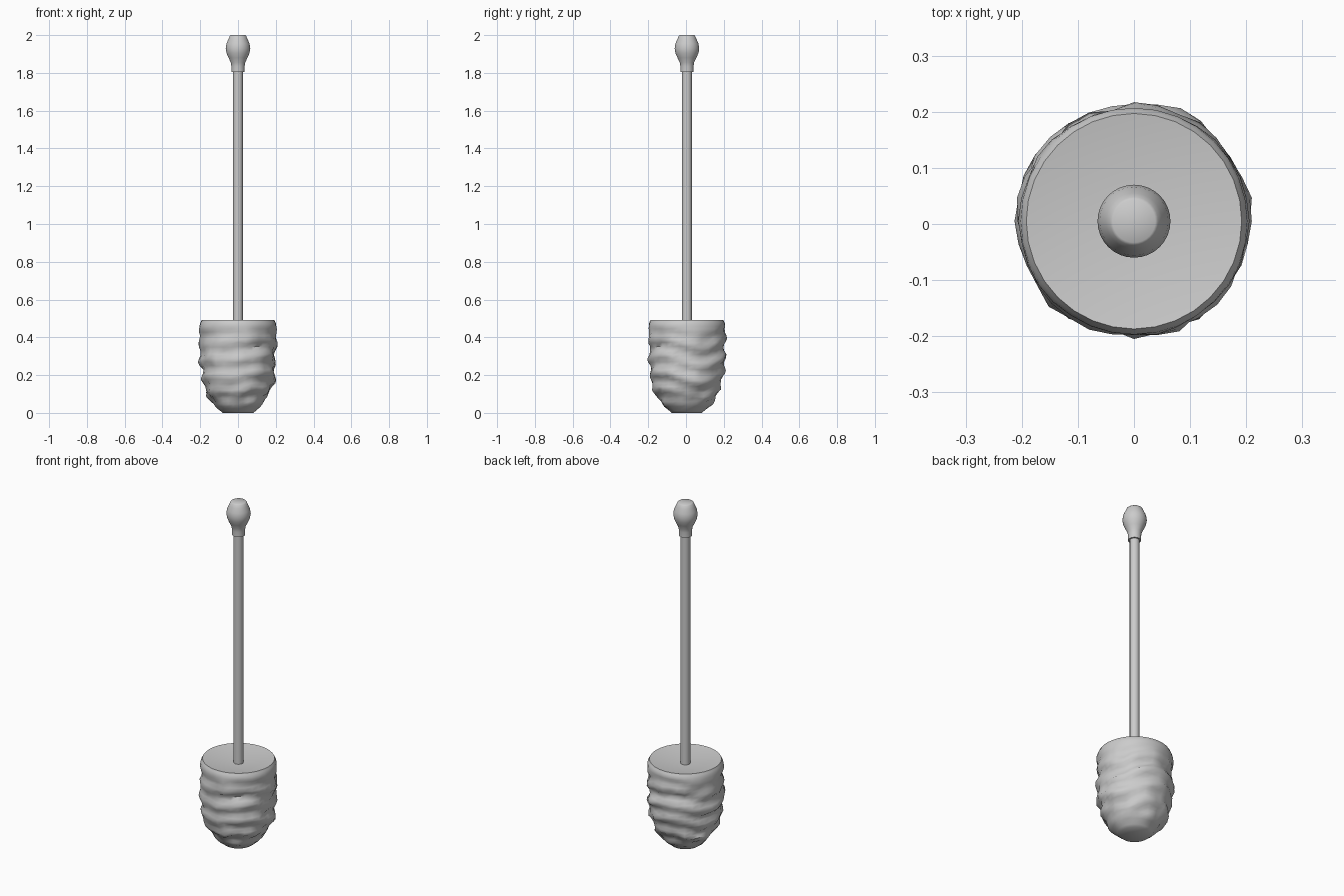
import bpy, bmesh, math, random
from mathutils import Vector, noise

if "Cube" in bpy.data.objects:
    bpy.data.objects.remove(bpy.data.objects["Cube"])

random.seed(4)
CX, CY = 0.0, 0.005


def lathe(name, profile, sides, wobble=None, angle=40):
    """Revolve (radius, z) points about the vertical axis, closing both ends."""
    bm = bmesh.new()
    rings = []
    for r, z in profile:
        if r == 0:
            rings.append([bm.verts.new((CX, CY, z))])
            continue
        ring = []
        for i in range(sides):
            a = 2 * math.pi * i / sides
            dr, dz = wobble(a, z) if wobble else (0, 0)
            ring.append(bm.verts.new((CX + (r + dr) * math.cos(a),
                                      CY + (r + dr) * math.sin(a), z + dz)))
        rings.append(ring)
    for lo, hi in zip(rings, rings[1:]):
        for i in range(sides):
            j = (i + 1) % sides
            if len(lo) == 1:
                bm.faces.new((lo[0], hi[j], hi[i]))
            elif len(hi) == 1:
                bm.faces.new((lo[i], lo[j], hi[0]))
            else:
                bm.faces.new((lo[i], lo[j], hi[j], hi[i]))
    bmesh.ops.recalc_face_normals(bm, faces=bm.faces)
    mesh = bpy.data.meshes.new(name)
    bm.to_mesh(mesh)
    bm.free()
    obj = bpy.data.objects.new(name, mesh)
    bpy.context.collection.objects.link(obj)
    bpy.ops.object.select_all(action='DESELECT')
    obj.select_set(True)
    bpy.context.view_layer.objects.active = obj
    bpy.ops.object.shade_smooth_by_angle(angle=math.radians(angle))
    return obj


def bristle_lumps(a, z):
    """Uneven wavy ridges, fading out at the base and the rim."""
    fade = max(0, min(1, z / 0.08, (0.47 - z) / 0.07))
    c, s = math.cos(a), math.sin(a)
    ridge = math.sin(2 * math.pi * z / 0.088 + 1.3 * math.sin(2 * a + 1)
                     + 0.8 * math.sin(3 * a))
    lump = noise.noise(Vector((c * 2.2, s * 2.2, z * 16)))
    return (fade * (0.007 * ridge + 0.018 * lump + random.uniform(-0.003, 0.003)),
            fade * random.uniform(-0.004, 0.004))


# Brush head: rounded lumpy body with a shallow conical dip on top
outline = [(0.08, 0), (0.105, 0.022), (0.13, 0.045), (0.15, 0.075), (0.166, 0.105),
           (0.179, 0.14), (0.188, 0.175), (0.195, 0.21), (0.199, 0.25), (0.2, 0.29),
           (0.2, 0.33), (0.2, 0.37), (0.2, 0.41), (0.202, 0.445), (0.202, 0.472),
           (0.192, 0.493)]
dense = [outline[0]]
for p, q in zip(outline, outline[1:]):
    dense += [((p[0] + q[0]) / 2, (p[1] + q[1]) / 2), q]
lathe("brush_head", [(0, 0)] + dense + [(0, 0.465)], 32, bristle_lumps, 60)

# Straight handle rod
lathe("handle_rod", [(0, 0.44), (0.026, 0.44), (0.026, 1.815), (0, 1.815)], 24)

# Bulb-shaped grip on the end of the rod
lathe("handle_knob", [(0, 1.805), (0.035, 1.805), (0.035, 1.835), (0.038, 1.855),
                      (0.05, 1.88), (0.061, 1.905), (0.065, 1.93), (0.061, 1.955),
                      (0.05, 1.98), (0.043, 1.996), (0.038, 2.0), (0, 2.0)], 32)
